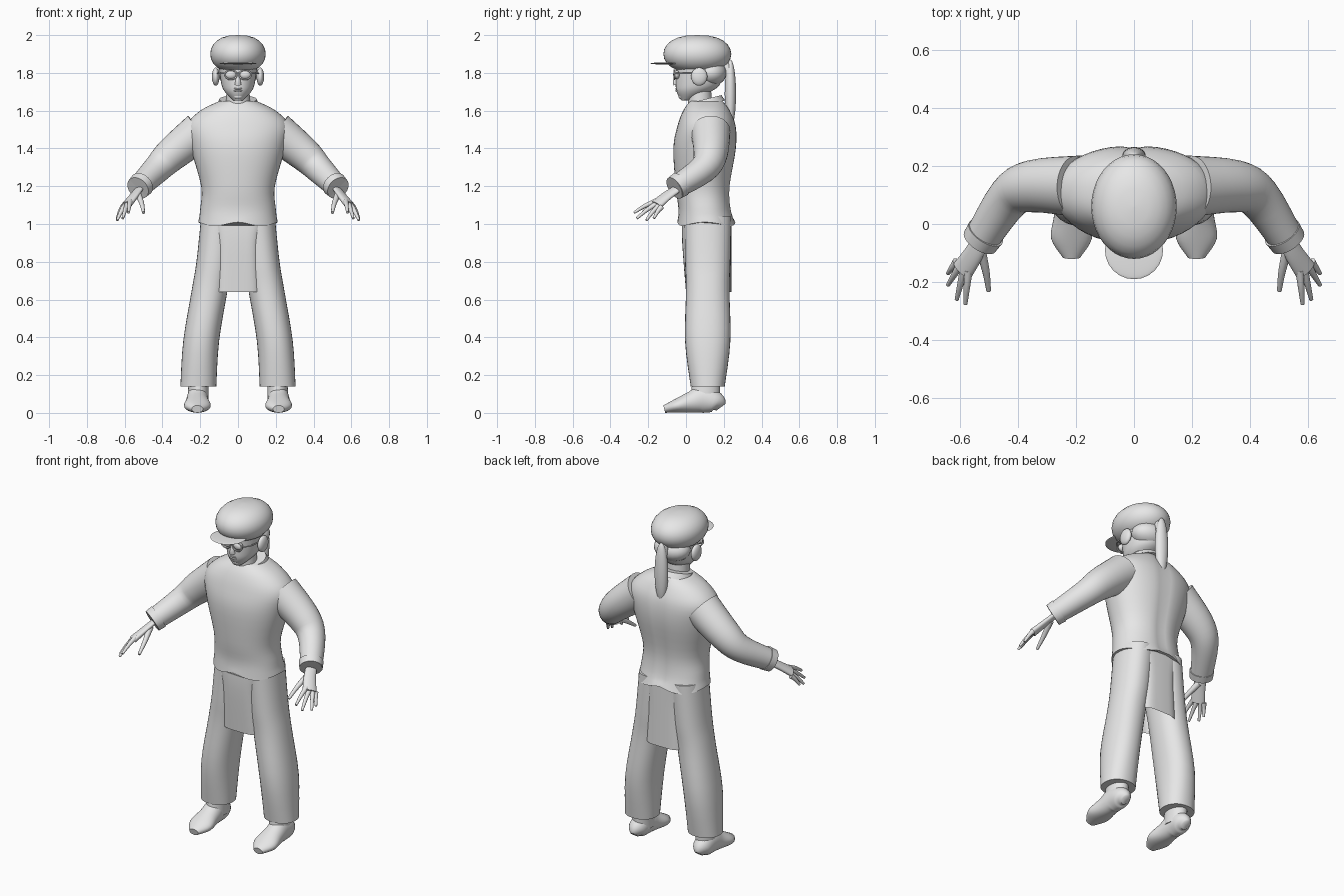
import bpy, bmesh
from math import sin, cos, tau, pi, exp, atan2, copysign, radians
from mathutils import Vector, Matrix

cube = bpy.data.objects.get("Cube")
if cube:
    bpy.data.objects.remove(cube, do_unlink=True)

RIGHTWARD, BACKWARD, UPWARD = Matrix.Identity(3)

grey = (0.8, 0.8, 0.8, 1)
clay = bpy.data.materials.new("light grey")
clay.use_nodes = True
clay.diffuse_color = grey
clay.node_tree.nodes["Principled BSDF"].inputs["Base Color"].default_value = grey


def finish(name, bm, mirror):
    bmesh.ops.recalc_face_normals(bm, faces=bm.faces)
    mesh = bpy.data.meshes.new(name)
    bm.to_mesh(mesh)
    bm.free()
    mesh.materials.append(clay)
    part = bpy.data.objects.new(name, mesh)
    bpy.context.collection.objects.link(part)
    if mirror:
        part.modifiers.new("Mirror", 'MIRROR')
    bpy.ops.object.select_all(action='DESELECT')
    part.select_set(True)
    bpy.context.view_layer.objects.active = part
    bpy.ops.object.shade_smooth_by_angle(angle=radians(50))
    return part


def smooth_path(rows, steps):
    """Catmull-Rom interpolation between section rows."""
    rows = [Vector(row) for row in rows]
    padded = [rows[0]] + rows + [rows[-1]]
    path = []
    for before, start, end, after in zip(padded, padded[1:], padded[2:], padded[3:]):
        for k in range(steps):
            t = k / steps
            bend_in = (end - before) / 2
            bend_out = (after - start) / 2
            gap = end - start
            path.append(start + bend_in * t + (3 * gap - 2 * bend_in - bend_out) * t * t
                        + (bend_in + bend_out - 2 * gap) * t ** 3)
    return path + [rows[-1]]


def loft(name, rows, axis=None, ref=BACKWARD, sides=32, steps=4, power=2, mirror=False, open_end=False):
    """Skin of oval rings; each row is x, y, z, half width, half depth."""
    rows = smooth_path(rows, steps)
    bm = bmesh.new()
    rings = []
    for i, row in enumerate(rows):
        before, after = rows[max(i - 1, 0)], rows[min(i + 1, len(rows) - 1)]
        along = axis or (after - before).resized(3) if axis else Vector((after - before)[:3]).normalized()
        across = ref.cross(along).normalized()
        depth = along.cross(across)
        ring = []
        for k in range(sides):
            c, s = cos(tau * k / sides), sin(tau * k / sides)
            c = copysign(abs(c) ** (2 / power), c)
            s = copysign(abs(s) ** (2 / power), s)
            ring.append(bm.verts.new(Vector(row[:3]) + across * c * row[3] + depth * s * row[4]))
        rings.append(ring)
    for low, high in zip(rings, rings[1:]):
        for k in range(sides):
            bm.faces.new((low[k - 1], low[k], high[k], high[k - 1]))
    bm.faces.new(rings[0])
    if not open_end:
        bm.faces.new(rings[-1])
    return finish(name, bm, mirror)


def upright(name, rows, **options):
    """Centred loft with level rings; each row is y, z, half width, half depth."""
    return loft(name, [(0, *row) for row in rows], axis=UPWARD, **options)


def tube(name, points, start, end, flat=1, **options):
    """Loft along points whose radius tapers evenly from start to end."""
    last = len(points) - 1
    radii = [start + (end - start) * i / last for i in range(last + 1)]
    return loft(name, [(*p, r, r * flat) for p, r in zip(points, radii)], **options)


def ball(name, place, size, mirror=False):
    bm = bmesh.new()
    bmesh.ops.create_uvsphere(bm, u_segments=24, v_segments=16, radius=1,
                              matrix=Matrix.LocRotScale(Vector(place), None, Vector(size)))
    return finish(name, bm, mirror)


# Jacket body with a wavy hem and a shallow spine groove
jacket = upright("jacket", [
    (.11, 1, .21, .155), (.1, 1.08, .2, .14), (.09, 1.2, .195, .145), (.1, 1.4, .25, .167),
    (.11, 1.52, .27, .155), (.11, 1.6, .2, .125), (.11, 1.65, .1, .09)], sides=48, power=2.2)
for vert in jacket.data.vertices:
    spot = vert.co
    if spot.z < 1.02:
        spot.z += .01 * cos(4 * atan2(spot.y - .1, spot.x))
    if spot.y > .15:
        spot.y -= .01 * exp(-(spot.x / .03) ** 2)

# Collar, tilted forward
loft("collar", [(0, .11, 1.63, .11, .1), (0, .1, 1.66, .1, .09)], axis=(UPWARD - BACKWARD / 4).normalized())

# Sleeves with a slightly wider cuff
tube("sleeve", [(.2, .13, 1.49), (.35, .13, 1.37), (.43, .09, 1.29), (.53, -.06, 1.19)],
     start=.105, end=.06, mirror=True)
tube("cuff", [(.51, -.03, 1.21), (.53, -.06, 1.19)], start=.068, end=.064, mirror=True)

# Hands with spread fingers
back_of_hand = Vector((.6, -.3, .9))
tube("palm", [(.52, -.04, 1.19), (.55, -.1, 1.15), (.59, -.16, 1.1)], start=.03, end=.04, flat=.5,
     ref=back_of_hand, mirror=True)
first_knuckle, last_knuckle = Vector((.57, -.16, 1.12)), Vector((.61, -.13, 1.09))
fingertips = {"index": (.58, -.275, 1.06), "middle": (.61, -.26, 1.03),
              "ring": (.64, -.21, 1.02), "little": (.64, -.17, 1.03)}
for i, (finger, tip) in enumerate(fingertips.items()):
    knuckle = first_knuckle.lerp(last_knuckle, i / 3)
    joint = knuckle.lerp(Vector(tip), .5) + UPWARD * .006
    tube(finger + "_finger", [knuckle, joint, tip], start=.015, end=.007,
         ref=back_of_hand, sides=12, mirror=True)
tube("thumb", [(.53, -.08, 1.16), (.51, -.16, 1.11), (.5, -.23, 1.06)], start=.018, end=.008,
     ref=back_of_hand, sides=12, mirror=True)

# Trouser legs: level rings of constant width that drift outwards; rows are x, z, half depth
leg = [(.1, 1.04, .125), (.125, .8, .12), (.15, .65, .115), (.195, .38, .12), (.21, .14, .09)]
loft("trouser_leg", [(x, .115, z, .095, deep) for x, z, deep in leg],
     axis=UPWARD, power=2.2, mirror=True)

# Apron hanging between the legs, front and back
upright("apron", [(.11, 1.04, .16, .13), (.11, .9, .12, .13), (.12, .64, .125, .12)],
        sides=48, power=4, open_end=True)

# Feet resting on the ground; rows are y, half width, half height
foot = [(.185, .02, .03), (.16, .05, .055), (.09, .056, .072), (.03, .06, .057),
        (-.05, .07, .037), (-.115, .03, .02)]
loft("foot", [(.215, y, high, wide, high) for y, wide, high in foot], ref=UPWARD, mirror=True)
tube("ankle", [(.21, .11, .2), (.21, .1, .06)], start=.052, end=.055, flat=1.4, mirror=True)

# Neck and head
tube("neck", [(0, .075, 1.6), (0, .07, 1.75)], start=.065, end=.06)
upright("head", [(0, 1.655, .025, .025), (.04, 1.7, .07, .09), (.065, 1.75, .09, .12),
                 (.075, 1.87, .105, .13)])
ball("back_hair", (0, .13, 1.8), (.108, .085, .07))

# Face
tube("nose", [(0, -.045, 1.8), (0, -.055, 1.76), (0, -.05, 1.74)], start=.008, end=.018, sides=16)
for lip, height in (("upper_lip", 1.717), ("lower_lip", 1.706)):
    ball(lip, (0, -.045, height), (.024, .012, .006))
ball("chin", (0, -.02, 1.676), (.026, .02, .017))

# Glasses: lens, rim, bridge and side arm
lens = Vector((.038, -.05, 1.79))
ball("lens", lens, (.03, .018, .023), mirror=True)
turns = [tau * k / 24 for k in range(25)]
tube("rim", [lens + Vector((.032 * cos(a), -.012, .025 * sin(a))) for a in turns],
     start=.004, end=.004, sides=8, steps=1, mirror=True)
tube("bridge", [(-.01, -.064, 1.797), (.01, -.064, 1.797)], start=.004, end=.004, ref=UPWARD, sides=8)
tube("glasses_arm", [(.07, -.06, 1.797), (.1, -.02, 1.797), (.11, .06, 1.797)],
     start=.004, end=.004, ref=UPWARD, sides=8, mirror=True)

# Ear pieces and ponytail
ball("ear_piece", (.118, .07, 1.78), (.02, .043, .048), mirror=True)
tube("ponytail_root", [(0, .2, 1.86), (0, .23, 1.8)], start=.02, end=.03)
ball("ponytail", (0, .235, 1.69), (.04, .03, .18))

# Cap: a full dome with tucked lower edge, and a thin brim
dome = [pi * (k / 12 - .5) for k in range(13)]
upright("cap_crown", [(.06, 1.9 + .1 * sin(a), .145 * cos(a) ** .8 + .002, .178 * cos(a) ** .8 + .002)
                      for a in dome[:-1]] + [(.06, 2, .002, .002)], sides=40, steps=1)
ball("cap_brim", (0, -.09, 1.85), (.1, .1, .006))
